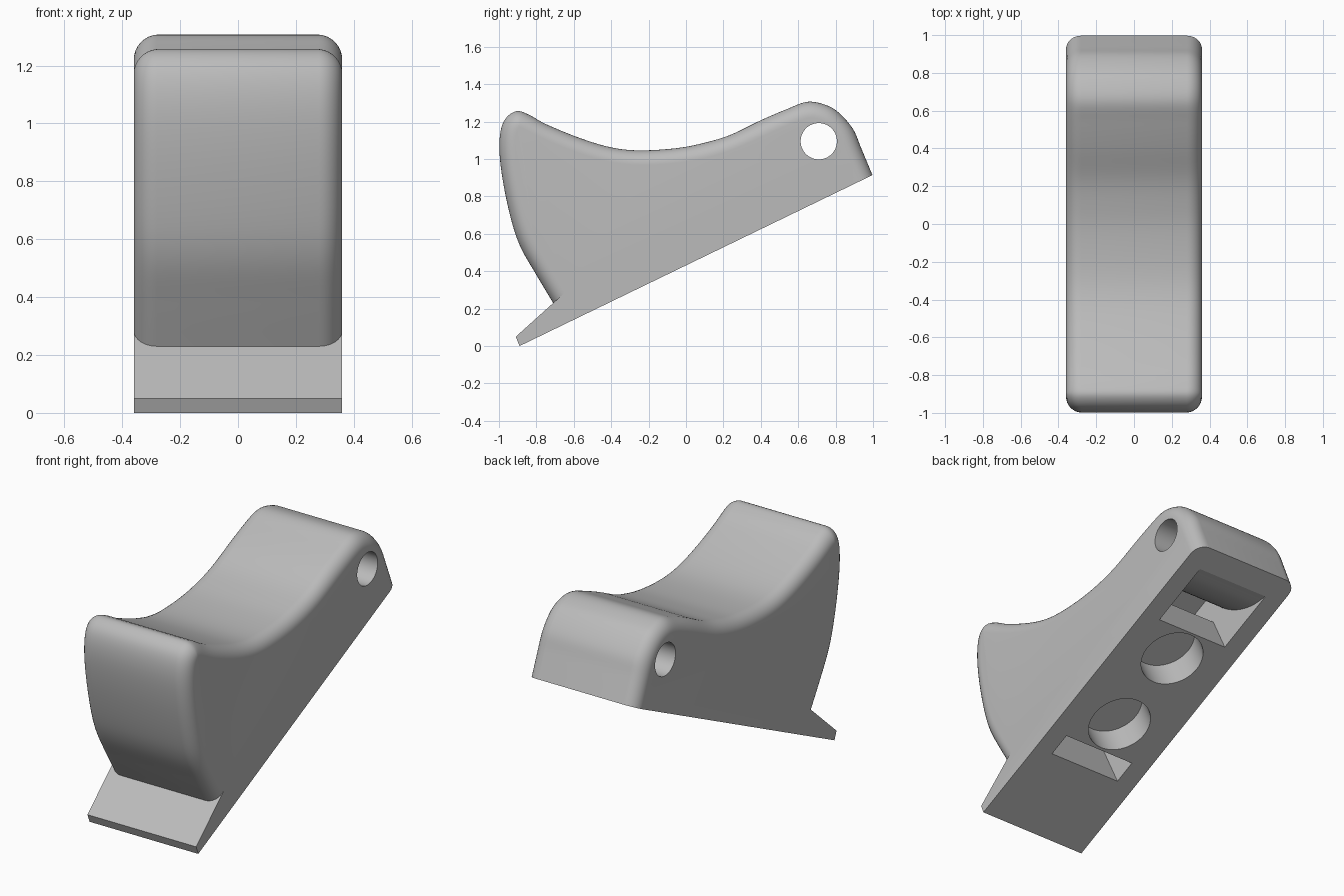
import bpy, bmesh, math
from mathutils import Vector

cube = bpy.data.objects.get("Cube")
if cube:
    bpy.data.objects.remove(cube, do_unlink=True)

HALF = 0.36          # half width
ROUND = 0.08         # edge rounding
HEEL = Vector((-0.89, 0.0))
TIP = Vector((-0.91, 0.05))
BASE = (Vector((0.995, 0.914)) - HEEL).normalized()   # along the sloped base
INWARD = Vector((-BASE.y, BASE.x))                    # from the base into the body


def spline(points, steps):
    """Smooth curve through 2D points."""
    p = [Vector(q) for q in points]
    p = [2 * p[0] - p[1]] + p + [2 * p[-1] - p[-2]]
    out = []
    for a, b, c, d in zip(p, p[1:], p[2:], p[3:]):
        for i in range(steps):
            t = i / steps
            out.append(0.5 * (2 * b + (c - a) * t + (2 * a - 5 * b + 4 * c - d) * t * t
                              + (3 * b - a - 3 * c + d) * t ** 3))
    return out + [p[-2]]


def inset(curve, amount, start_dir, end_dir):
    """Move the curve inwards; its ends slide along the straight edges."""
    n, out = len(curve), []
    for i, p in enumerate(curve):
        t = (curve[min(i + 1, n - 1)] - curve[max(i - 1, 0)]).normalized()
        normal = Vector((t.y, -t.x))
        if i in (0, n - 1):
            d = start_dir if i == 0 else end_dir
            out.append(p + d * (amount / normal.dot(d)))
        else:
            out.append(p + normal * amount)
    for _ in range(2):
        out = [out[0]] + [out[i] * 0.5 + (out[i - 1] + out[i + 1]) * 0.25
                          for i in range(1, n - 1)] + [out[-1]]
    return out


def loft(name, stations):
    """Skin closed rings of (x, [yz points]) and cap both ends."""
    bm = bmesh.new()
    rings = [[bm.verts.new((x, p.x, p.y)) for p in ring] for x, ring in stations]
    for a, b in zip(rings, rings[1:]):
        for i in range(len(a)):
            j = (i + 1) % len(a)
            bm.faces.new((a[i], a[j], b[j], b[i]))
    bm.faces.new(rings[0])
    bm.faces.new(rings[-1])
    bmesh.ops.recalc_face_normals(bm, faces=bm.faces)
    mesh = bpy.data.meshes.new(name)
    bm.to_mesh(mesh)
    bm.free()
    obj = bpy.data.objects.new(name, mesh)
    bpy.context.collection.objects.link(obj)
    return obj


def on_base(u, depth):
    return HEEL + BASE * u + INWARD * depth


def cylinder(name, centre, axis, radius, length):
    bpy.ops.mesh.primitive_cylinder_add(vertices=64, radius=radius, depth=length, location=centre,
                                        rotation=axis.to_track_quat('Z', 'Y').to_euler())
    obj = bpy.context.object
    obj.name = name
    return obj


# Side profile: front face, nose, saddle, hump, back face
curve = spline([(-0.71, 0.23), (-0.80, 0.38), (-0.885, 0.53), (-0.936, 0.68), (-0.982, 0.90),
                (-0.998, 1.08), (-0.975, 1.20), (-0.91, 1.255), (-0.84, 1.237),
                (-0.75, 1.187), (-0.567, 1.112), (-0.40, 1.062), (-0.246, 1.046), (-0.05, 1.058),
                (0.10, 1.087), (0.24, 1.13), (0.40, 1.207), (0.54, 1.267), (0.65, 1.306),
                (0.75, 1.288), (0.82, 1.245), (0.893, 1.16), (0.936, 1.06), (0.997, 0.914)], 6)
foot_dir = (curve[0] - TIP).normalized()

# Body with rounded rims
half, done = [], 0.0
for i in range(9):
    a = math.radians(90 * i / 8)
    total = ROUND * (1 - math.cos(a))
    if i:
        curve = inset(curve, total - done, foot_dir, -BASE)
    done = total
    half.append((HALF - ROUND + ROUND * math.sin(a), curve + [HEEL, TIP]))
body = loft("body", [(-x, r) for x, r in reversed(half)] + half)

# Cutters: cross hole, two round sockets, inner strap channel
cutters = [cylinder("cross_hole", (0, 0.71, 1.095), Vector((1, 0, 0)), 0.097, 1)]
for u in (0.848, 1.36):
    c = on_base(u, 0.06)
    cutters.append(cylinder("round_socket", (0, c.x, c.y), Vector((0, INWARD.x, INWARD.y)),
                            0.182, 0.22))
guide = spline([(1.95, 0), (1.84, 0.045), (1.735, 0.13), (1.65, 0.25), (1.58, 0.41)], 6)
outline = [(0.51, 0.41), (0.51, -0.05), (0.65, -0.05), (0.65, 0.23), (1.555, 0.23),
           (1.555, -0.05), (1.95, -0.05)] + [tuple(p) for p in guide]
ring = [on_base(*p) for p in outline]
cutters.append(loft("strap_channel", [(-0.24, ring), (0.24, ring)]))

bpy.context.view_layer.objects.active = body
for cutter in cutters:
    cutter.hide_render = True
    mod = body.modifiers.new(cutter.name, 'BOOLEAN')
    mod.operation, mod.solver, mod.object = 'DIFFERENCE', 'EXACT', cutter
    bpy.ops.object.modifier_apply(modifier=mod.name)
for cutter in cutters:
    bpy.data.objects.remove(cutter, do_unlink=True)

# Plain grey material
grey = bpy.data.materials.new("grey")
grey.use_nodes = True
colour = (0.5, 0.5, 0.5, 1)
grey.diffuse_color = colour
grey.node_tree.nodes["Principled BSDF"].inputs["Base Color"].default_value = colour
body.data.materials.clear()
body.data.materials.append(grey)

bpy.ops.object.select_all(action='DESELECT')
body.select_set(True)
bpy.context.view_layer.objects.active = body
bpy.ops.object.shade_smooth_by_angle(angle=math.radians(30))
